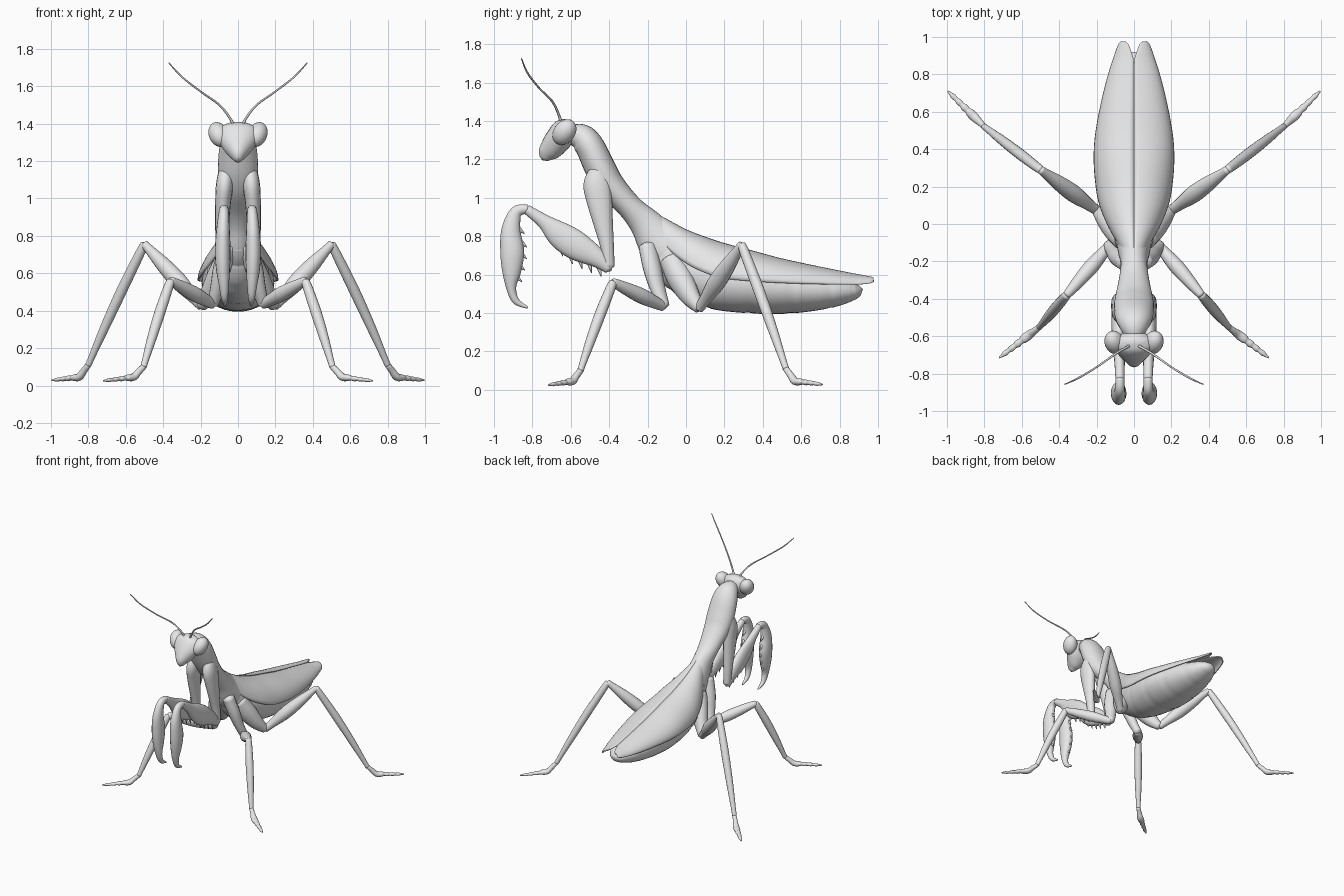
import bpy, bmesh, math
from mathutils import Vector, Matrix

if "Cube" in bpy.data.objects:
    bpy.data.objects.remove(bpy.data.objects["Cube"])

grey = bpy.data.materials.new("body_grey")
grey.diffuse_color = (0.8, 0.8, 0.8, 1)
grey.use_nodes = True
grey.node_tree.nodes["Principled BSDF"].inputs["Base Color"].default_value = grey.diffuse_color


def finish(name, bm, mirror=False):
    """Turn a bmesh into a smooth, optionally mirrored object."""
    bmesh.ops.recalc_face_normals(bm, faces=bm.faces)
    me = bpy.data.meshes.new(name)
    bm.to_mesh(me)
    bm.free()
    me.materials.append(grey)
    ob = bpy.data.objects.new(name, me)
    bpy.context.collection.objects.link(ob)
    me.shade_smooth()
    if mirror:
        ob.modifiers.new("mirror", 'MIRROR').use_mirror_merge = False
    return ob


def spline(rows, steps):
    """Catmull-Rom interpolation through rows of numbers."""
    out = []
    n = len(rows)
    for i in range(n - 1):
        a, b, c, d = (rows[max(0, min(n - 1, i + k))] for k in (-1, 0, 1, 2))
        for s in range(steps):
            t = s / steps
            out.append([0.5 * (2 * q + (r - p) * t + (2 * p - 5 * q + 4 * r - w) * t * t
                               + (3 * q - p - 3 * r + w) * t ** 3)
                        for p, q, r, w in zip(a, b, c, d)])
    return out + [list(rows[-1])]


def tube(bm, rows, side=(1, 0, 0), steps=5, sides=16):
    """Loft ellipses along rows of (x, y, z, side radius, other radius)."""
    pts = spline(rows, steps)
    pos = [Vector(p[:3]) for p in pts]
    last = len(pts) - 1
    rings = []
    for i, p in enumerate(pts):
        t = (pos[min(i + 1, last)] - pos[max(i - 1, 0)]).normalized()
        u = Vector(side)
        u = (u - t * u.dot(t)).normalized()
        v = t.cross(u)
        ru, rv = max(p[3], 0.001), max(p[4], 0.001)
        rings.append([bm.verts.new(pos[i] + u * ru * math.cos(a) + v * rv * math.sin(a))
                      for a in (2 * math.pi * k / sides for k in range(sides))])
        if i in (0, last):
            pole = bm.verts.new(pos[i] + t * (0.6 * min(ru, rv)) * (-1 if i == 0 else 1))
            if i == 0:
                first_pole = pole
    for r, q in zip(rings, rings[1:]):
        for k in range(sides):
            m = (k + 1) % sides
            bm.faces.new((r[k], r[m], q[m], q[k]))
    for ring, pl in ((rings[0], first_pole), (rings[-1], pole)):
        for k in range(sides):
            bm.faces.new((ring[k], ring[(k + 1) % sides], pl))


def part(name, rows, mirror=False, **kw):
    bm = bmesh.new()
    tube(bm, rows, **kw)
    return finish(name, bm, mirror)


# Long neck-like thorax
part("thorax", [(0, -.60, 1.33, .05, .05), (0, -.545, 1.315, .08, .07),
                (0, -.50, 1.265, .10, .076), (0, -.445, 1.15, .108, .08),
                (0, -.39, 1.06, .10, .075), (0, -.29, .95, .08, .066),
                (0, -.21, .865, .072, .085), (0, -.12, .75, .09, .12),
                (0, 0, .66, .11, .12)], sides=24)

# Abdomen with faint segment ridges
belly = spline([(0, -.18, .80, .07, .10), (0, -.10, .735, .095, .125),
                (0, .0, .65, .13, .155), (0, .15, .59, .17, .168),
                (0, .35, .55, .194, .153), (0, .55, .525, .178, .128),
                (0, .75, .515, .13, .09), (0, .87, .515, .075, .05),
                (0, .91, .522, .03, .02)], 8)
for i, r in enumerate(belly):
    ripple = 1 - 0.025 * (i % 8 == 0)
    r[3] *= ripple
    r[4] *= ripple
part("abdomen", belly, steps=1, sides=32)

# Folded wings: rows of (y, inner x, outer x, seam z, top z)
wing_rows = spline([(-.18, 0, .045, .84, .93), (-.10, 0, .085, .74, .885),
                    (0, 0, .14, .66, .832), (.10, 0, .18, .61, .793),
                    (.20, 0, .20, .58, .76), (.35, 0, .211, .565, .72),
                    (.50, 0, .20, .556, .68), (.70, 0, .16, .55, .637),
                    (.86, 0, .115, .548, .605), (.92, .014, .096, .55, .594),
                    (.96, .030, .08, .555, .586), (.975, .045, .064, .562, .582)], 4)
bm = bmesh.new()
grid = []
for y, xi, xo, zs, zt in wing_rows:
    arc = [math.pi / 2 * k / 12 for k in range(13)]
    grid.append([bm.verts.new((max(xi, 0.001) + (xo - xi) * math.sin(a), y,
                               zs + (zt - zs) * math.cos(a))) for a in arc])
for r, q in zip(grid, grid[1:]):
    for k in range(12):
        bm.faces.new((r[k], r[k + 1], q[k + 1], q[k]))
wings = finish("wings", bm)
solid = wings.modifiers.new("thickness", 'SOLIDIFY')
solid.thickness = 0.008
solid.offset = 0
wings.modifiers.new("mirror", 'MIRROR').use_mirror_merge = False

# Triangular head
part("head", [(0, -.61, 1.39, .07, .035), (0, -.63, 1.36, .11, .063),
              (0, -.66, 1.31, .105, .07), (0, -.695, 1.265, .075, .063),
              (0, -.725, 1.23, .044, .048), (0, -.74, 1.205, .022, .026)], sides=24)

# Bulging eyes
bm = bmesh.new()
rot = Matrix.Rotation(math.radians(22), 4, 'Y') @ Matrix.Rotation(math.radians(-35), 4, 'X')
bmesh.ops.create_uvsphere(bm, u_segments=24, v_segments=16, radius=1,
                          matrix=Matrix.Translation((.104, -.633, 1.342)) @ rot
                          @ Matrix.Diagonal((.052, .056, .074, 1)))
finish("eyes", bm, True)

# Antennae
part("antennae", [(.025, -.65, 1.385, .010, .010), (.04, -.66, 1.425, .007, .007),
                  (.10, -.695, 1.50, .006, .006), (.20, -.765, 1.572, .005, .005),
                  (.30, -.825, 1.65, .005, .005), (.37, -.857, 1.725, .003, .003)],
     mirror=True, sides=8)

# Grasping front legs
part("front_coxae", [(.065, -.455, 1.14, .04, .05), (.072, -.462, 1.07, .046, .072),
                     (.08, -.45, .98, .042, .066), (.085, -.43, .86, .037, .05),
                     (.088, -.41, .74, .032, .035), (.088, -.402, .64, .028, .03)], mirror=True)
part("front_femora", [(.088, -.40, .63, .026, .028), (.086, -.46, .685, .033, .05),
                      (.083, -.57, .75, .038, .075), (.08, -.66, .81, .034, .068),
                      (.077, -.74, .877, .028, .038), (.075, -.83, .94, .024, .025)], mirror=True)
part("front_tibiae", [(.075, -.825, .942, .024, .024), (.076, -.885, .925, .027, .032),
                      (.08, -.912, .83, .036, .05), (.082, -.905, .72, .042, .062),
                      (.08, -.908, .62, .037, .05), (.075, -.91, .53, .026, .026),
                      (.072, -.885, .462, .017, .018), (.07, -.825, .428, .006, .006)],
     mirror=True)

# Spines along the grasping edges
bm = bmesh.new()
femur_spines = [(-.45, .625), (-.50, .645), (-.55, .665), (-.60, .69), (-.65, .73), (-.68, .765)]
tibia_spines = [(-.862, .83), (-.85, .76), (-.85, .70), (-.86, .64), (-.875, .58)]
for pts, d in ((femur_spines, (.012, -.05)), (tibia_spines, (.03, -.025))):
    for y, z in pts:
        tube(bm, [(.081, y - d[0] * .5, z - d[1] * .5, .013, .016),
                  (.081, y + d[0] * .7, z + d[1] * .7, .002, .002)], steps=2, sides=8)
finish("spines", bm, True)


def walking_leg(name, coxa, hip, knee, ankle, toe, thick):
    """Coxa, femur, tibia and barbed foot for a mirrored pair."""
    hip, knee, ankle, toe = map(Vector, (hip, knee, ankle, toe))
    flat = toe - hip
    side = Vector((-flat.y, flat.x, 0)).normalized()

    def limb(label, a, b, radii, sag=0):
        rows = []
        for f, r in radii:
            p = a.lerp(b, f) + Vector((0, 0, sag * math.sin(math.pi * f)))
            rows.append((*p, r, r))
        part(name + label, rows, mirror=True, side=side)

    part(name + "_coxae", coxa, mirror=True, side=side)
    limb("_femora", hip, knee, [(0, .026), (.15, .032), (.4, thick), (.65, thick * .9),
                                (.88, .028), (1, .022)])
    limb("_tibiae", knee, ankle, [(0, .022), (.1, .026), (.4, .029), (.7, .025),
                                  (.93, .018), (1, .017)], .015)
    # foot made of short flared segments
    mid = ankle.lerp(toe, .25)
    mid.z = .045
    rows = [(*ankle, .016, .016), (*ankle.lerp(mid, .5), .018, .018), (*mid, .024, .02)]
    for k in range(1, 5):
        p = mid.lerp(toe, k / 5)
        q = mid.lerp(toe, k / 5 + .08)
        r = .026 - .003 * k
        rows += [(*p, r, r * .75), (*q, r * .72, r * .55)]
    rows.append((*toe, .004, .004))
    part(name + "_feet", rows, mirror=True, side=side, steps=3, sides=12)


walking_leg("middle", [(.05, -.20, .75, .045, .05), (.085, -.175, .63, .045, .05),
                       (.11, -.145, .52, .036, .042), (.135, -.115, .435, .03, .03)],
            (.135, -.12, .435), (.36, -.38, .56), (.505, -.55, .10), (.72, -.715, .025), .04)
walking_leg("hind", [(.06, -.08, .68, .06, .06), (.10, -.03, .58, .065, .07),
                     (.15, .02, .49, .05, .055), (.195, .07, .425, .03, .03)],
            (.195, .07, .425), (.50, .29, .755), (.80, .52, .11), (.995, .71, .028), .046)
